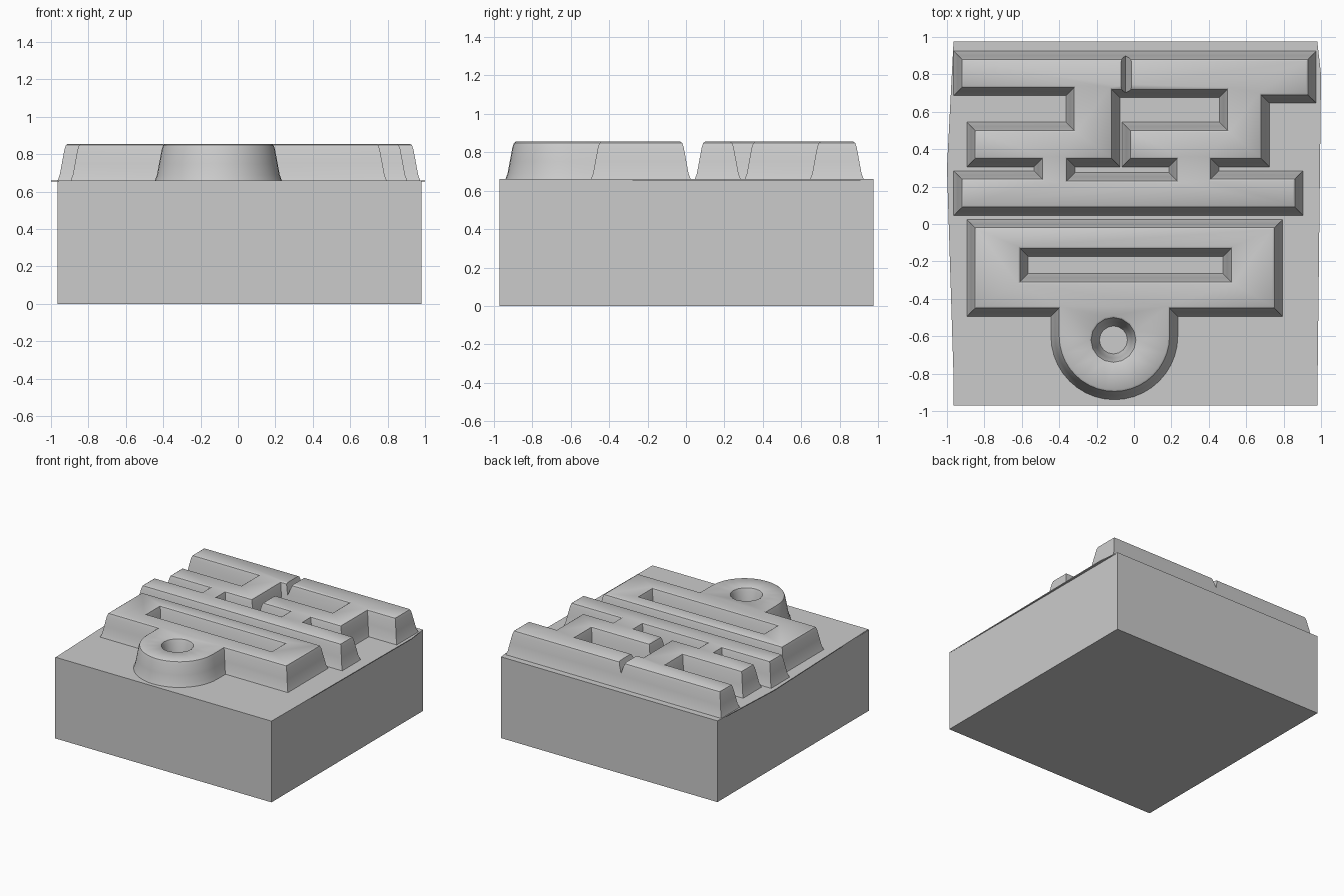
import bpy, bmesh
from math import cos, sin, pi, radians
from mathutils import Vector

cube = bpy.data.objects.get("Cube")
if cube:
    bpy.data.objects.remove(cube, do_unlink=True)

grey = bpy.data.materials.new("stone grey")
grey.use_nodes = True
grey.diffuse_color = (0.6, 0.6, 0.6, 1)
grey.node_tree.nodes["Principled BSDF"].inputs["Base Color"].default_value = (0.6, 0.6, 0.6, 1)

# Flared wall: outward distance from the top rim, height
WALL = [(0, 0.855), (0.01, 0.848), (0.018, 0.825), (0.032, 0.75), (0.043, 0.69), (0.056, 0.655)]


def finish(name, bm, smooth=False):
    bmesh.ops.recalc_face_normals(bm, faces=bm.faces)
    mesh = bpy.data.meshes.new(name)
    bm.to_mesh(mesh)
    bm.free()
    mesh.materials.append(grey)
    obj = bpy.data.objects.new(name, mesh)
    bpy.context.collection.objects.link(obj)
    if smooth:
        shade(obj)
    return obj


def shade(obj):
    bpy.ops.object.select_all(action='DESELECT')
    obj.select_set(True)
    bpy.context.view_layer.objects.active = obj
    bpy.ops.object.shade_smooth_by_angle(angle=radians(35))


def slab(name, outline, z0, z1):
    bm = bmesh.new()
    face = bm.faces.new([bm.verts.new((x, y, z0)) for x, y in outline])
    top = bmesh.ops.extrude_face_region(bm, geom=[face])["geom"]
    bmesh.ops.translate(bm, vec=(0, 0, z1 - z0),
                        verts=[v for v in top if isinstance(v, bmesh.types.BMVert)])
    if face.is_valid and not any(f is not face and len(f.verts) == len(outline)
                                 and f.calc_center_median().z < z0 + 0.001 for f in bm.faces):
        pass
    return finish(name, bm)


def offset(points, d):
    """Move a counter-clockwise outline outward by d with mitred corners."""
    pts = [Vector(p) for p in points]
    result = []
    for i, p in enumerate(pts):
        a = (p - pts[i - 1]).normalized()
        b = (pts[(i + 1) % len(pts)] - p).normalized()
        na, nb = Vector((a.y, -a.x)), Vector((b.y, -b.x))
        result.append(p + (na + nb) * (d / (1 + na.dot(nb))))
    return result


def relief(name, outer, holes):
    """Raised plateau with flared walls around its outline and its holes."""
    bm = bmesh.new()
    rims, feet = [], []
    for loop, sign in [(outer, 1)] + [(h, -1) for h in holes]:
        rings = [[bm.verts.new((p.x, p.y, z)) for p in offset(loop, d * sign)] for d, z in WALL]
        n = len(loop)
        for upper, lower in zip(rings, rings[1:]):
            for i in range(n):
                j = (i + 1) % n
                bm.faces.new((upper[i], lower[i], lower[j], upper[j]))
        for ring, edges in ((rings[0], rims), (rings[-1], feet)):
            edges += [bm.edges.get((ring[i], ring[i - 1])) for i in range(n)]
    for edges in (rims, feet):
        bmesh.ops.triangle_fill(bm, use_beauty=True, use_dissolve=False, edges=edges)
    return finish(name, bm, True)


def arc(cx, cy, r, start, end, steps):
    return [(cx + r * cos(start + (end - start) * i / steps),
             cy + r * sin(start + (end - start) * i / steps)) for i in range(steps + 1)]


def box(x0, x1, y0, y1):
    return [(x0, y0), (x1, y0), (x1, y1), (x0, y1)]


# Block and the thin sheet on its top
slab("base_block", box(-0.965, 0.98, -0.97, 0.975), 0, 0.655)
slab("top_sheet", [(-0.96, -0.97), (0.98, -0.97), (1, 0.8), (0.98, 0.975),
                   (-0.965, 0.975), (-1, 0.3)], 0.653, 0.66)

# Back relief: bars joined by bridges, with side grooves and a central opening
back = relief("back_relief", [
    (-0.91, 0.87), (-0.91, 0.74), (-0.31, 0.74), (-0.31, 0.49), (-0.84, 0.49), (-0.84, 0.36),
    (-0.48, 0.36), (-0.48, 0.23), (-0.91, 0.23), (-0.91, 0.10), (0.85, 0.10), (0.85, 0.23),
    (0.40, 0.23), (0.40, 0.36), (0.67, 0.36), (0.67, 0.70), (0.92, 0.70), (0.92, 0.87)],
    [[(-0.37, 0.22), (0.24, 0.22), (0.24, 0.36), (-0.01, 0.36), (-0.01, 0.49), (0.51, 0.49),
      (0.51, 0.73), (-0.13, 0.73), (-0.13, 0.36), (-0.37, 0.36)]])

# Shallow notch across the rear bar
bm = bmesh.new()
ends = [[bm.verts.new(p) for p in ((-0.075, y, 0.88), (-0.045, y, 0.77), (-0.005, y, 0.88))]
        for y in (0.69, 1.0)]
for i in range(3):
    bm.faces.new((ends[0][i - 1], ends[0][i], ends[1][i], ends[1][i - 1]))
for end in ends:
    bm.faces.new(end)
cutter = finish("notch_cutter", bm)
cutter.hide_render = True
cut = back.modifiers.new("notch", 'BOOLEAN')
cut.operation = 'DIFFERENCE'
cut.solver = 'EXACT'
cut.object = cutter
bpy.context.view_layer.objects.active = back
bpy.ops.object.modifier_apply(modifier=cut.name)
bpy.data.objects.remove(cutter, do_unlink=True)
shade(back)

# Front relief: slotted bar with a rounded, pierced tab
relief("front_relief",
       [(-0.84, -0.03), (-0.84, -0.44), (-0.39, -0.44)]
       + arc(-0.105, -0.60, 0.285, pi, 2 * pi, 20)
       + [(0.18, -0.44), (0.74, -0.44), (0.74, -0.03)],
       [box(-0.62, 0.53, -0.32, -0.12), arc(-0.11, -0.62, 0.13, 0, 2 * pi, 16)[:-1]])
